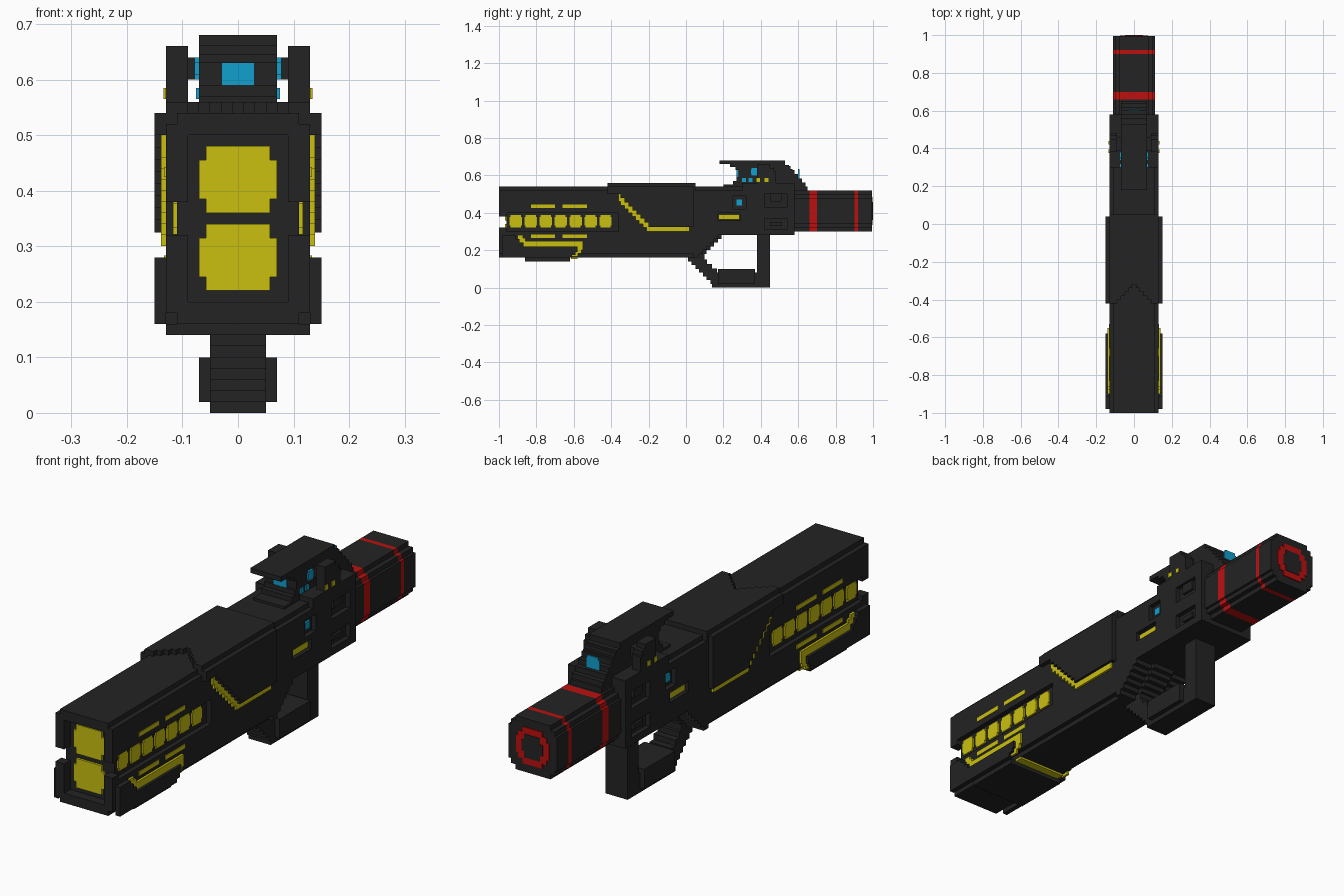
import bpy, bmesh

if "Cube" in bpy.data.objects:
    bpy.data.objects.remove(bpy.data.objects["Cube"])

VOX = 0.02  # stair size of the blocky style


def material(name, rgb):
    m = bpy.data.materials.new(name)
    m.diffuse_color = (*rgb, 1)
    m.use_nodes = True
    m.node_tree.nodes["Principled BSDF"].inputs["Base Color"].default_value = m.diffuse_color
    return m


BLACK = material("charcoal", (0.017, 0.017, 0.017))
YELLOW = material("yellow_glow", (0.59, 0.53, 0.005))
RED = material("red_glow", (0.51, 0.005, 0.005))
BLUE = material("blue_glass", (0.006, 0.35, 0.61))


def stepped(pts):
    """Turn every diagonal edge of a profile into small stairs."""
    out = []
    for (a0, a1), (b0, b1) in zip(pts, pts[1:] + pts[:1]):
        out.append((a0, a1))
        d0, d1 = b0 - a0, b1 - a1
        if min(abs(d0), abs(d1)) > 1e-6:
            n = max(1, round(min(abs(d0), abs(d1)) / VOX))
            for i in range(n):
                u = a0 + (i + 0.5) / n * d0
                out += [(u, a1 + i / n * d1), (u, a1 + (i + 1) / n * d1)]
    return out


def prism(name, pts, axis, lo, hi, mat=BLACK):
    """Extrude a stepped profile: x uses (y,z), y uses (x,z), z uses (x,y)."""
    bm = bmesh.new()
    place = {"x": lambda p, t: (t, p[0], p[1]),
             "y": lambda p, t: (p[0], t, p[1]),
             "z": lambda p, t: (p[0], p[1], t)}[axis]
    pts = stepped(pts)
    a = [bm.verts.new(place(p, lo)) for p in pts]
    b = [bm.verts.new(place(p, hi)) for p in pts]
    bm.faces.new(a)
    bm.faces.new(b)
    n = len(pts)
    for i in range(n):
        j = (i + 1) % n
        bm.faces.new((a[i], a[j], b[j], b[i]))
    bmesh.ops.recalc_face_normals(bm, faces=bm.faces)
    me = bpy.data.meshes.new(name)
    bm.to_mesh(me)
    bm.free()
    ob = bpy.data.objects.new(name, me)
    me.materials.append(mat)
    bpy.context.collection.objects.link(ob)
    return ob


def rect(a, b, c, d):
    return [(a, c), (b, c), (b, d), (a, d)]


def octagon(u, v, ru, rv, c):
    return [(u - ru + c, v - rv), (u + ru - c, v - rv), (u + ru, v - rv + c), (u + ru, v + rv - c),
            (u + ru - c, v + rv), (u - ru + c, v + rv), (u - ru, v + rv - c), (u - ru, v - rv + c)]


def sides(name, pts, lo, hi, mat=BLACK):
    """Same plate on the right and left side."""
    prism("right_" + name, pts, "x", lo, hi, mat)
    prism("left_" + name, pts, "x", -hi, -lo, mat)


def mirror_x(half):
    return half + [(-x, z) for x, z in reversed(half)]


# Front housing: slotted section, then a solid section
prism("front_housing", mirror_x([(.11, .16), (.11, .18), (.13, .18), (.13, .30), (.11, .30), (.11, .40),
                                 (.13, .40), (.13, .52), (.11, .52), (.11, .54)]), "y", -.96, -.36)
prism("middle_housing", mirror_x([(.11, .16), (.11, .18), (.13, .18), (.13, .52), (.11, .52), (.11, .54)]),
      "y", -.36, .04)

# Muzzle frames around the two recessed lenses
frame = mirror_x([(.11, .54), (.11, .52), (.13, .52), (.13, .38), (.09, .38), (.09, .50)])
frame = [(.11, .54), (.11, .52), (.13, .52), (.13, .38), (.09, .38), (.09, .50),
         (-.09, .50), (-.09, .38), (-.13, .38), (-.13, .52), (-.11, .52), (-.11, .54)]
prism("upper_muzzle_frame", frame, "y", -1, -.96)
prism("lower_muzzle_frame", [(x, .70 - z) for x, z in frame], "y", -1, -.96)
for label, z in (("upper", .42), ("lower", .28)):
    prism(label + "_muzzle_lens", octagon(0, z, .07, .06, .025), "y", -.969, -.96, YELLOW)

# Glowing cells in the side slot and the dashes around it
for i in range(7):
    y = -.91 + .08 * i
    sides(f"cell_{i}", octagon(y, .355, .033, .034, .012), .11, .117, YELLOW)
for i, (a, b) in enumerate(((-.83, -.70), (-.66, -.53))):
    sides(f"upper_dash_{i}", rect(a, b, .425, .443), .13, .133, YELLOW)
    sides(f"lower_dash_{i}", rect(a, b, .265, .283), .13, .133, YELLOW)

# Lower bumper with its glowing outline
sides("bumper", [(-.98, .16), (-.62, .16), (-.58, .19), (-.58, .22), (-.86, .22), (-.92, .28), (-.98, .28)],
      .13, .15)
prism("bumper_sole", rect(-.13, .13, .14, .16), "y", -.86, -.62)
sides("bumper_glow", [(-.90, .28), (-.90, .26), (-.86, .22), (-.58, .22), (-.58, .20), (-.62, .165),
                      (-.585, .165), (-.55, .20), (-.55, .25), (-.85, .25), (-.88, .28)], .13, .139, YELLOW)
prism("bumper_glow_sole", rect(-.11, .11, .152, .16), "y", -.615, -.58, YELLOW)

# Stepped cover over the middle, notched at the front
prism("top_cover", [(-.13, -.42), (-.10, -.42), (0, -.32), (.10, -.42), (.13, -.42), (.13, .05), (-.13, .05)],
      "z", .52, .56)
sides("cover", [(-.42, .54), (-.42, .50), (-.36, .50), (-.19, .325), (.04, .325), (.04, .54)], .13, .15)
sides("cover_glow", [(-.36, .50), (-.19, .325), (.02, .325), (.02, .30), (-.20, .30), (-.36, .46)],
      .13, .139, YELLOW)

# Receiver with recessed side panels
receiver = prism("receiver", [(.04, .16), (.06, .16), (.18, .28), (.58, .28), (.58, .52), (.04, .52)],
                 "x", -.13, .13)
prism("receiver_top", rect(-.11, .11, .52, .54), "y", .04, .58)
for s in (-1, 1):
    for k, (a, b, c, d) in enumerate(((.42, .54, .31, .37), (.42, .54, .43, .50),
                                      (.25, .32, .42, .49), (.17, .29, .36, .40))):
        cutter = prism(f"panel_cutter_{k}", rect(a, b, c, d), "x", s * .13 - .02, s * .13 + .02)
        cutter.hide_render = True
        cutter.hide_viewport = True
        mod = receiver.modifiers.new("panel", "BOOLEAN")
        mod.operation = "DIFFERENCE"
        mod.object = cutter
sides("panel_block", rect(.45, .51, .33, .35), .11, .12)
sides("upper_panel_block", rect(.45, .51, .46, .50), .11, .12)
sides("receiver_light", rect(.175, .285, .365, .39), .11, .119, YELLOW)
sides("receiver_screen", rect(.27, .30, .44, .47), .11, .118, BLUE)

# Handle loop under the receiver
prism("handle_loop", [(.0, .16), (.14, .02), (.14, 0), (.45, 0), (.45, .30), (.38, .30), (.38, .08),
                      (.18, .08), (.10, .15), (.10, .18), (.20, .28), (.20, .30), (0, .30)], "x", -.05, .05)
prism("handle_guard", rect(.17, .37, .02, .10), "x", -.07, .07)

# Sight: hood, side posts and lenses
prism("sight", [(.18, .68), (.18, .66), (.22, .66), (.28, .63), (.28, .59), (.24, .55), (.20, .55), (.20, .54),
                (.58, .54), (.58, .61), (.52, .68)], "x", -.07, .07)
prism("sight_rear_ramp", [(.50, .52), (.65, .52), (.65, .54), (.55, .65), (.50, .65)], "x", -.07, .07)
prism("sight_base", rect(-.13, .13, .52, .56), "y", .30, .58)
sides("sight_post", [(.38, .54), (.48, .54), (.48, .62), (.44, .66), (.38, .66)], .09, .13)
sides("sight_bridge", rect(.39, .46, .60, .64), .06, .10)
prism("front_sight_lens", octagon(0, .61, .03, .03, .01), "y", .271, .28, BLUE)
prism("rear_sight_lens", octagon(0, .605, .03, .03, .01), "y", .60, .606, BLUE)
sides("sight_window", octagon(.365, .62, .018, .02, .008), .07, .078, BLUE)
for i, (y, m) in enumerate(((.31, BLUE), (.345, BLUE), (.385, YELLOW), (.43, YELLOW))):
    sides(f"sight_lamp_{i}", rect(y - .01, y + .01, .565, .585), .13 if y > .38 else .07,
          .134 if y > .38 else .076, m)

# Rear barrel in black and red bands
for i, (a, b, m) in enumerate(((.56, .66, BLACK), (.66, .70, RED), (.70, .90, BLACK),
                               (.90, .92, RED), (.92, .994, BLACK))):
    prism(f"barrel_band_{i}", octagon(0, .41, .11, .11, .04), "y", a, b, m)
prism("barrel_ring", octagon(0, .41, .075, .075, .04), "y", .994, .998, RED)
prism("barrel_plug", octagon(0, .41, .048, .048, .025), "y", .994, 1, BLACK)
